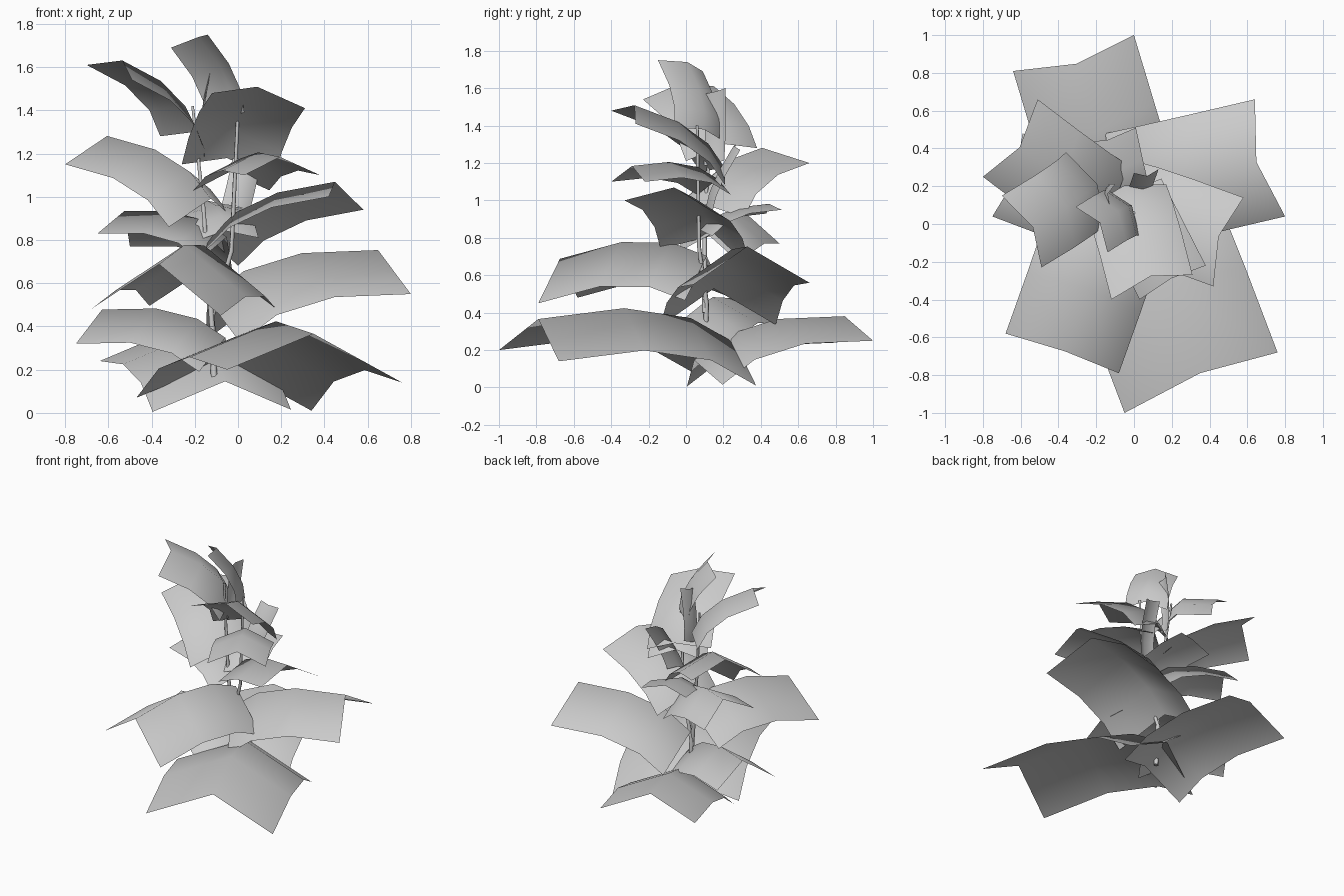
import bpy
from mathutils import Vector as V

if "Cube" in bpy.data.objects:
    bpy.data.objects.remove(bpy.data.objects["Cube"])

# Leaf profile from base to tip: (position along leaf, arch height in leaf widths)
ROWS = [(0, 0), (0.24, 0.12), (0.58, 0.13), (1, 0)]


def leaf(name, left, right, base, fold):
    """Folded, arched card placed by its two tip corners and base middle."""
    left, right, base = V(left), V(right), V(base)
    side = right - left
    along = (left + right) / 2 - base
    width = side.length
    up = side.cross(along).normalized()
    if up.z < 0:
        up = -up
    verts, faces = [], []
    for t, arch in ROWS:
        for s in (-0.5, 0, 0.5):
            ridge = fold if s == 0 else 0
            p = base + along * t + side * s + up * width * (arch + ridge)
            if s == 0:
                p -= along.normalized() * width * 0.03
            verts.append(p)
    for r in range(len(ROWS) - 1):
        for c in range(2):
            i = r * 3 + c
            faces.append((i, i + 1, i + 4, i + 3))
    mesh = bpy.data.meshes.new(name)
    mesh.from_pydata(verts, [], faces)
    mesh.shade_smooth()
    obj = bpy.data.objects.new(name, mesh)
    bpy.context.collection.objects.link(obj)


def stem(name, points, radius):
    """Thin tapering stalk along a path."""
    curve = bpy.data.curves.new(name, 'CURVE')
    curve.dimensions = '3D'
    curve.bevel_depth = radius
    curve.bevel_resolution = 1
    curve.use_fill_caps = True
    sp = curve.splines.new('POLY')
    sp.points.add(len(points) - 1)
    for i, p in enumerate(points):
        sp.points[i].co = (*p, 1)
        sp.points[i].radius = 1 - 0.5 * i / (len(points) - 1)
    obj = bpy.data.objects.new(name, curve)
    bpy.context.collection.objects.link(obj)


# Lower whorl of large leaves
leaf("lower_back_leaf", (-0.64, 0.81, 0.24), (0, 1.0, 0.25), (-0.075, 0.1, 0.01), 0.22)
leaf("lower_front_leaf", (-0.05, -1.0, 0.2), (0.76, -0.68, 0.14), (-0.065, 0.215, 0.04), 0.23)
leaf("lower_left_leaf", (-0.75, 0.04, 0.32), (-0.59, 0.48, 0.34), (-0.1, 0.05, 0.2), 0.33)
leaf("lower_right_leaf", (0.64, 0.66, 0.56), (0.8, 0.04, 0.55), (-0.07, 0.17, 0.33), 0.33)
leaf("middle_front_leaf", (-0.68, -0.58, 0.48), (-0.08, -0.79, 0.45), (-0.11, 0.1, 0.48), 0.35)

# Middle leaves
leaf("middle_left_leaf", (-0.65, 0.13, 0.83), (-0.5, 0.5, 0.77), (-0.1, 0.12, 0.68), 0.35)
leaf("middle_back_leaf", (-0.3, 0.43, 0.93), (0.01, 0.51, 0.95), (-0.06, 0.1, 0.8), 0.15)
leaf("middle_right_leaf", (0.58, 0.14, 0.94), (0.42, -0.33, 1.0), (-0.08, 0.1, 0.71), 0.23)
leaf("upper_left_leaf", (-0.8, 0.25, 1.15), (-0.51, 0.66, 1.2), (-0.175, 0.105, 0.885), 0.25)
leaf("upper_small_leaf", (0.03, -0.4, 1.1), (0.38, -0.22, 1.1), (-0.03, 0.15, 1.03), 0.22)

# Crown leaves
leaf("crown_front_leaf", (-0.12, -0.4, 1.48), (0.31, -0.27, 1.41), (-0.045, 0.145, 1.115), 0.19)
leaf("crown_left_leaf", (-0.7, 0.15, 1.61), (-0.49, -0.23, 1.54), (-0.255, 0.19, 1.245), 0.19)
leaf("crown_top_leaf", (-0.31, 0.09, 1.69), (-0.14, -0.15, 1.75), (-0.055, 0.06, 1.36), 0.2)

# Young upright leaves
leaf("young_back_leaf", (0.0, 0.27, 1.3), (0.13, 0.29, 1.27), (-0.01, 0.13, 0.95), 0.2)
leaf("young_top_leaf", (-0.13, 0.1, 1.57), (-0.1, 0.21, 1.6), (-0.14, 0.15, 1.2), 0.2)

# Two stalks
stem("main_stem", [(-0.11, 0.1, 0.15), (-0.12, 0.11, 0.45), (-0.03, 0.07, 0.75), (0, 0.06, 1.4)], 0.016)
stem("side_stem", [(-0.12, 0.1, 0.4), (-0.16, 0.1, 0.95), (-0.21, 0.14, 1.42)], 0.014)
